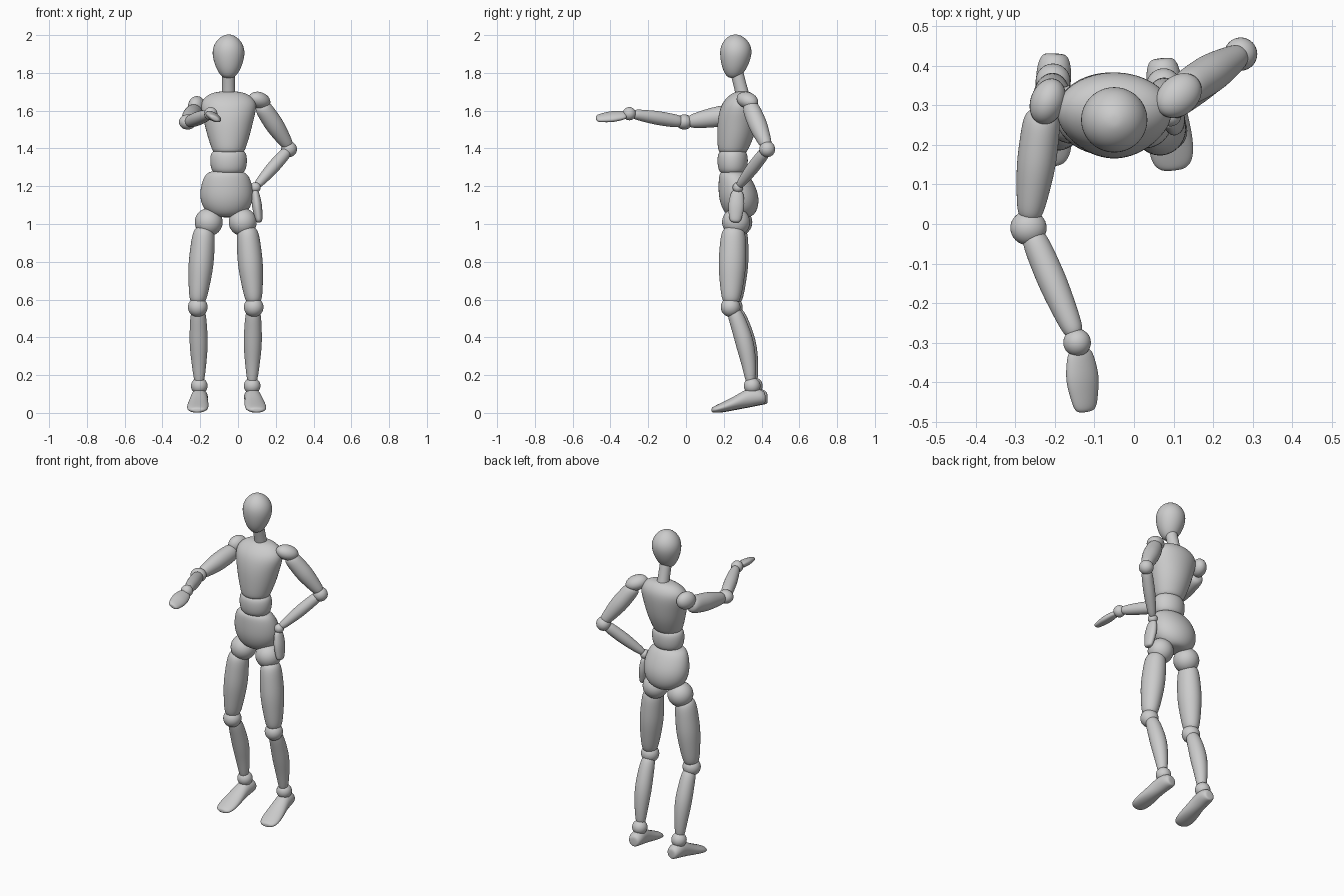
import bpy, math
from mathutils import Vector

SEG = 16
FIT = 1.025  # makes up for the rounding of the subdivision


def loft(name, a, b, rings, u=(1, 0, 0)):
    """Smooth body along a->b; ring = (t, half width, half depth, depth offset)."""
    a, b = Vector(a), Vector(b)
    d = (b - a).normalized()
    u = Vector(u)
    u = (u - d * u.dot(d)).normalized()
    v = d.cross(u)
    verts = []
    for ring in rings:
        t, ru, rv = ring[:3]
        c = a.lerp(b, t) + v * (ring[3] if len(ring) > 3 else 0)
        for i in range(SEG):
            w = 2 * math.pi * i / SEG
            verts.append(c + u * (ru * FIT * math.cos(w)) + v * (rv * FIT * math.sin(w)))
    n = len(rings)
    faces = [(r * SEG + i, r * SEG + (i + 1) % SEG,
              (r + 1) * SEG + (i + 1) % SEG, (r + 1) * SEG + i)
             for r in range(n - 1) for i in range(SEG)]
    faces.append(tuple(reversed(range(SEG))))
    faces.append(tuple(range((n - 1) * SEG, n * SEG)))
    me = bpy.data.meshes.new(name)
    me.from_pydata(verts, [], faces)
    me.polygons.foreach_set("use_smooth", [True] * len(me.polygons))
    ob = bpy.data.objects.new(name, me)
    bpy.context.collection.objects.link(ob)
    ob.modifiers.new("smooth", 'SUBSURF').levels = 2
    ob.modifiers["smooth"].render_levels = 2
    return ob


def upright(name, x, y, rings):
    """Vertical body; ring = (z, half width, half depth, centre y)."""
    return loft(name, (x, y, 0), (x, y, 1), [(z, rx, ry, cy - y) for z, rx, ry, cy in rings])


def limb(name, a, b, r0, r1, r2, depth=1.0, u=(1, 0, 0), bow=0.0):
    """Tapered limb with rounded ends: start, middle and end radius."""
    prof = [(0, r0 * .4, 0), (.025, r0 * .78, 0), (.1, r0, .3), (.3, (r0 + r1 * 2) / 3, .8),
            (.5, r1, 1), (.72, (r1 + r2) / 2, .8), (.9, r2, .3), (.975, r2 * .78, 0), (1, r2 * .4, 0)]
    return loft(name, a, b, [(t, r, r * depth, bow * k) for t, r, k in prof], u)


def ball(name, c, rx, ry=None, rz=None, turn=0.0):
    bpy.ops.mesh.primitive_uv_sphere_add(segments=32, ring_count=16, location=c,
                                         rotation=(0, 0, turn))
    ob = bpy.context.object
    ob.name = name
    ob.scale = (rx, ry or rx, rz or rx)
    bpy.ops.object.shade_smooth()
    return ob


# Head and neck
CX = -.05
upright("head", CX, .26, [
    (1.773, .018, .018, .252), (1.78, .036, .036, .252), (1.81, .058, .057, .255),
    (1.85, .075, .074, .26), (1.90, .087, .085, .264), (1.945, .08, .08, .264),
    (1.98, .056, .056, .263), (1.998, .028, .028, .262), (2.003, .01, .01, .262)])
limb("neck", (CX, .262, 1.83), (CX, .308, 1.65), .034, .034, .036)

# Trunk
upright("chest", CX, .27, [
    (1.372, .05, .045, .248), (1.378, .08, .072, .248), (1.40, .09, .082, .25),
    (1.47, .113, .099, .264), (1.55, .132, .106, .273), (1.62, .15, .102, .284),
    (1.66, .138, .086, .292), (1.69, .1, .058, .298), (1.703, .05, .03, .30)])
upright("abdomen", CX, .247, [
    (1.262, .05, .04, .247), (1.27, .08, .066, .247), (1.295, .093, .077, .247),
    (1.33, .098, .081, .247), (1.365, .096, .079, .247), (1.388, .084, .068, .247),
    (1.395, .05, .04, .247)])
upright("pelvis", -.06, .27, [
    (1.035, .05, .04, .29), (1.045, .085, .07, .288), (1.08, .122, .094, .286),
    (1.13, .14, .105, .281), (1.18, .14, .102, .274), (1.235, .127, .088, .261),
    (1.272, .105, .072, .25), (1.284, .06, .045, .248)])

# Legs
for s, side, dy, toe in ((-1, "right", .012, .152), (1, "left", 0, .165)):
    def at(off, y, z):
        return (-.065 + s * off, y + dy, z)
    ball(side + "_hip", at(.09, .265, 1.01), .074)
    limb(side + "_thigh", at(.113, .252, .985), at(.15, .238, .575), .06, .067, .048, 1.1)
    ball(side + "_knee", at(.148, .236, .56), .052)
    limb(side + "_shin", at(.146, .248, .555), at(.14, .345, .155), .042, .049, .031, 1.0,
         bow=-.018)
    ball(side + "_ankle", at(.14, .35, .143), .044)
    # foot runs from the heel to the toe, rising over the instep
    h = at(.135, .42, 0)
    loft(side + "_foot", h, at(toe, .135, 0), [
        (0, .02, .022, .075), (.02, .034, .034, .08), (.12, .044, .043, .085),
        (.28, .044, .05, .082), (.42, .047, .045, .07), (.6, .054, .034, .049),
        (.8, .058, .026, .03), (.93, .05, .019, .019), (.985, .034, .013, .016),
        (1, .016, .007, .015)])

# Arm with the hand on the hip
ball("left_shoulder", (.113, .325, 1.655), .066, .05, .043, math.radians(42)).rotation_euler[1] = .3
limb("left_upper_arm", (.12, .335, 1.635), (.272, .43, 1.405), .046, .05, .034)
ball("left_elbow", (.27, .43, 1.396), .042)
limb("left_forearm", (.265, .425, 1.39), (.097, .279, 1.2), .032, .034, .024)
ball("left_wrist", (.092, .275, 1.193), .028)
limb("left_hand", (.09, .272, 1.178), (.112, .26, 1.008), .021, .027, .02, 1.6)

# Arm reaching forward
ball("right_shoulder", (-.218, .31, 1.625), .044, .06, .052, math.radians(-20))
limb("right_upper_arm", (-.23, .29, 1.59), (-.265, .01, 1.54), .048, .05, .035, 1.08)
ball("right_elbow", (-.267, -.01, 1.54), .046, .044, .04)
limb("right_forearm", (-.26, -.02, 1.54), (-.147, -.285, 1.583), .034, .037, .028)
ball("right_wrist", (-.144, -.3, 1.584), .035)
limb("right_hand", (-.138, -.315, 1.578), (-.122, -.476, 1.558), .036, .046, .033, .5,
     u=(.88, 0, -.47))
